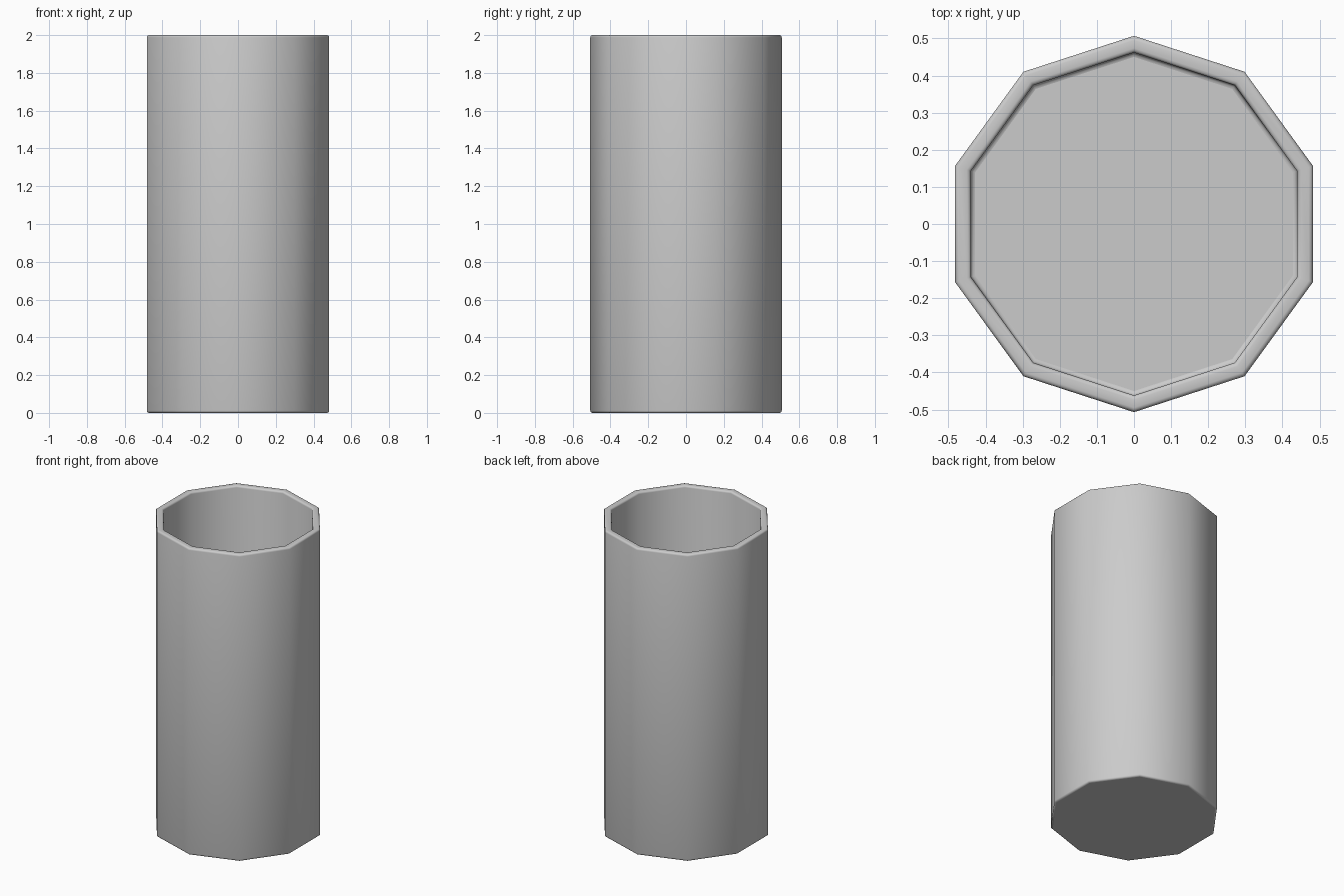
import bpy, bmesh
from math import sin, cos, pi, tau, radians

if "Cube" in bpy.data.objects:
    bpy.data.objects.remove(bpy.data.objects["Cube"])

SIDES = 10
R_OUT, R_IN = 0.507, 0.462   # corner radii of outer and inner wall
HEIGHT, FLOOR = 2.0, 0.045
B = 0.012                    # rounding radius


def arc(cr, cz, start, end, steps=3):
    """Rounded corner of the wall profile as (radius, z) points."""
    pts = []
    for i in range(steps + 1):
        a = radians(start + (end - start) * i / steps)
        pts.append((cr + B * cos(a), cz + B * sin(a)))
    return pts


# Wall profile: bottom edge, rounded rim, inner floor corner
profile = (arc(R_OUT - B, B, -90, 0)
           + arc(R_OUT - B, HEIGHT - B, 0, 90)
           + arc(R_IN + B, HEIGHT - B, 90, 180)
           + arc(R_IN - B, FLOOR + B, 0, -90))

# Sweep the profile round ten corners
bm = bmesh.new()
rings = []
for r, z in profile:
    rings.append([bm.verts.new((r * cos(pi / 2 + tau * k / SIDES),
                                r * sin(pi / 2 + tau * k / SIDES), z))
                  for k in range(SIDES)])
for a, b in zip(rings, rings[1:]):
    for k in range(SIDES):
        n = (k + 1) % SIDES
        bm.faces.new((a[k], a[n], b[n], b[k])).smooth = True

# Underside and inner floor
bm.faces.new(list(reversed(rings[0])))
bm.faces.new(rings[-1])
bmesh.ops.recalc_face_normals(bm, faces=bm.faces)

mesh = bpy.data.meshes.new("cup_body")
bm.to_mesh(mesh)
bm.free()
cup = bpy.data.objects.new("cup_body", mesh)
bpy.context.collection.objects.link(cup)
